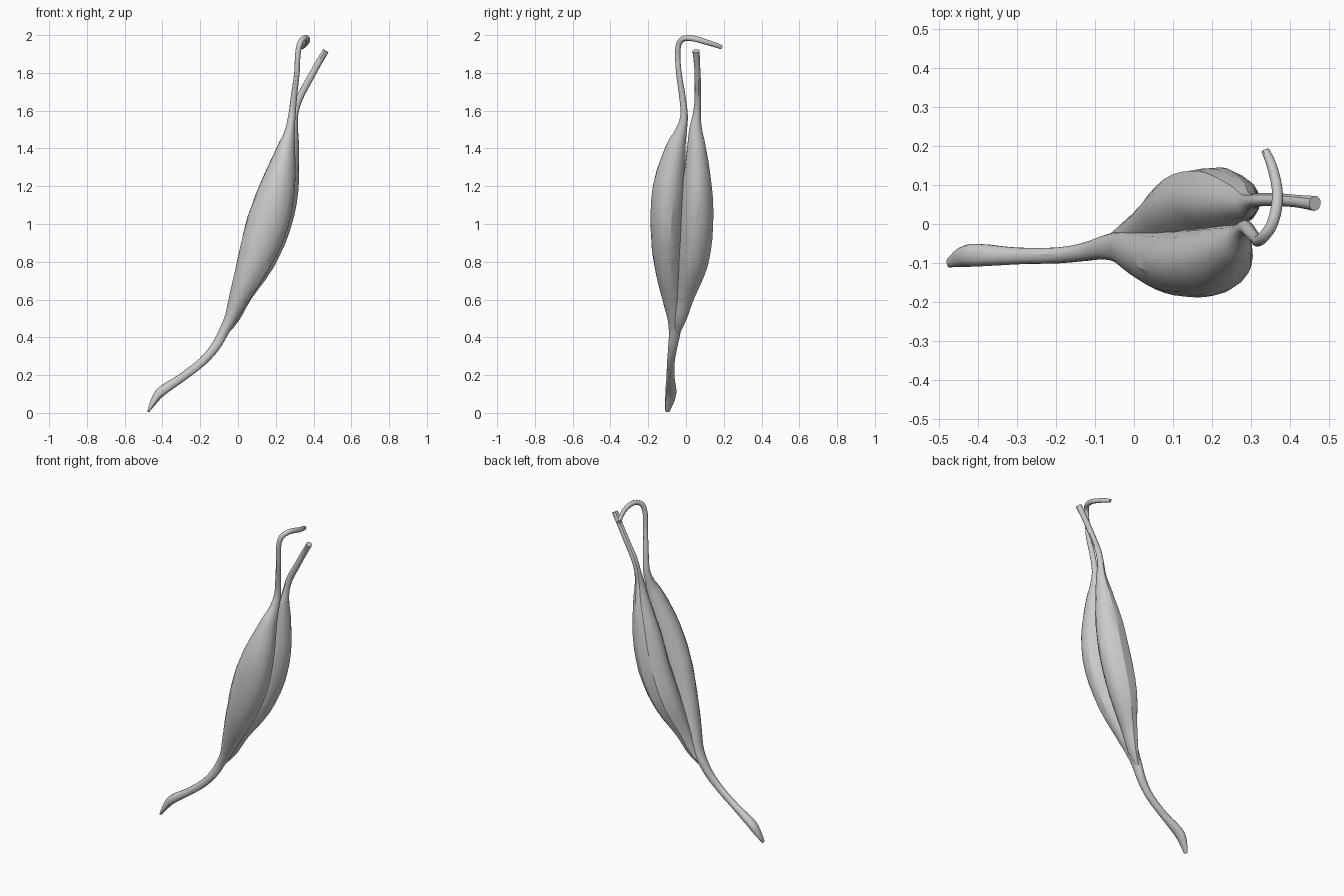
import bpy, bmesh, math, random
from mathutils import Vector

random.seed(4)
SIDES = 18


def spline(stations, steps):
    """Catmull-Rom through (x, y, z, in-plane radius, sideways radius)."""
    pts = [Vector(s) for s in stations]
    out = []
    for i in range(len(pts) - 1):
        p0, p1, p2 = pts[max(i - 1, 0)], pts[i], pts[i + 1]
        p3 = pts[min(i + 2, len(pts) - 1)]
        for k in range(steps):
            t = k / steps
            out.append(0.5 * (2 * p1 + (p2 - p0) * t
                              + (2 * p0 - 5 * p1 + 4 * p2 - p3) * t * t
                              + (3 * p1 - p0 - 3 * p2 + p3) * t ** 3))
    return out + [pts[-1]]


def muscle(name, stations, steps=3):
    path = spline(stations, steps)
    ridges = [random.uniform(-0.035, 0.045) for _ in range(SIDES)]
    bm = bmesh.new()
    side = Vector((0, 1, 0))
    rings = []
    for i, p in enumerate(path):
        c = Vector(p[:3])
        ahead, behind = path[min(i + 1, len(path) - 1)], path[max(i - 1, 0)]
        tangent = (Vector(ahead[:3]) - Vector(behind[:3])).normalized()
        side = (side - tangent * side.dot(tangent)).normalized()
        normal = side.cross(tangent)
        ring = []
        for j in range(SIDES):
            # fibres twist slowly along the belly
            a = 2 * math.pi * j / SIDES + 0.02 * i
            r = 1 + ridges[j] + random.uniform(-0.012, 0.012)
            ring.append(bm.verts.new(c + normal * (math.cos(a) * p[3] * r)
                                     + side * (math.sin(a) * p[4] * r)))
        rings.append(ring)
    for r0, r1 in zip(rings, rings[1:]):
        for j in range(SIDES):
            k = (j + 1) % SIDES
            bm.faces.new((r0[j], r0[k], r1[k], r1[j]))
    bm.faces.new(rings[0])
    bm.faces.new(rings[-1])
    bmesh.ops.recalc_face_normals(bm, faces=bm.faces)
    mesh = bpy.data.meshes.new(name)
    bm.to_mesh(mesh)
    bm.free()
    obj = bpy.data.objects.new(name, mesh)
    bpy.context.collection.objects.link(obj)
    bpy.ops.object.select_all(action='DESELECT')
    obj.select_set(True)
    bpy.context.view_layer.objects.active = obj
    bpy.ops.object.shade_smooth_by_angle(angle=math.radians(30))
    return obj


# Front belly: flattened lower tendon, full belly, hooked upper tendon
muscle("front_muscle_head", [
    (-.475, -.100, .008, .006, .012),
    (-.440, -.085, .070, .020, .026),
    (-.400, -.080, .118, .026, .030),
    (-.300, -.082, .185, .022, .022),
    (-.190, -.080, .270, .022, .021),
    (-.120, -.070, .350, .024, .025),
    (-.075, -.060, .430, .026, .032),
    (-.035, -.060, .510, .034, .042),
    (.010, -.073, .620, .055, .058),
    (.085, -.093, .800, .088, .080),
    (.155, -.100, 1.00, .108, .090),
    (.210, -.090, 1.20, .090, .087),
    (.255, -.055, 1.40, .047, .055),
    (.272, -.030, 1.48, .028, .034),
    (.285, -.010, 1.57, .019, .020),
    (.297, -.020, 1.68, .016, .017),
    (.312, -.038, 1.80, .014, .015),
    (.317, -.044, 1.90, .014, .014),
    (.330, -.035, 1.96, .015, .015),
    (.352, -.005, 1.984, .015, .015),
    (.365, .040, 1.982, .015, .015),
    (.367, .090, 1.968, .014, .014),
    (.353, .150, 1.950, .013, .013),
    (.337, .188, 1.936, .012, .010),
])

# Rear belly: merges into the lower tendon, straight upper tendon
muscle("rear_muscle_head", [
    (-.070, -.050, .420, .012, .015),
    (-.020, -.032, .500, .028, .035),
    (.030, -.008, .620, .044, .053),
    (.110, .035, .800, .082, .083),
    (.185, .055, 1.00, .095, .088),
    (.235, .058, 1.20, .085, .078),
    (.275, .055, 1.40, .048, .050),
    (.290, .050, 1.50, .028, .034),
    (.300, .057, 1.58, .019, .021),
    (.322, .062, 1.66, .019, .017),
    (.375, .062, 1.76, .018, .016),
    (.425, .058, 1.85, .017, .016),
    (.464, .053, 1.916, .017, .019),
])
